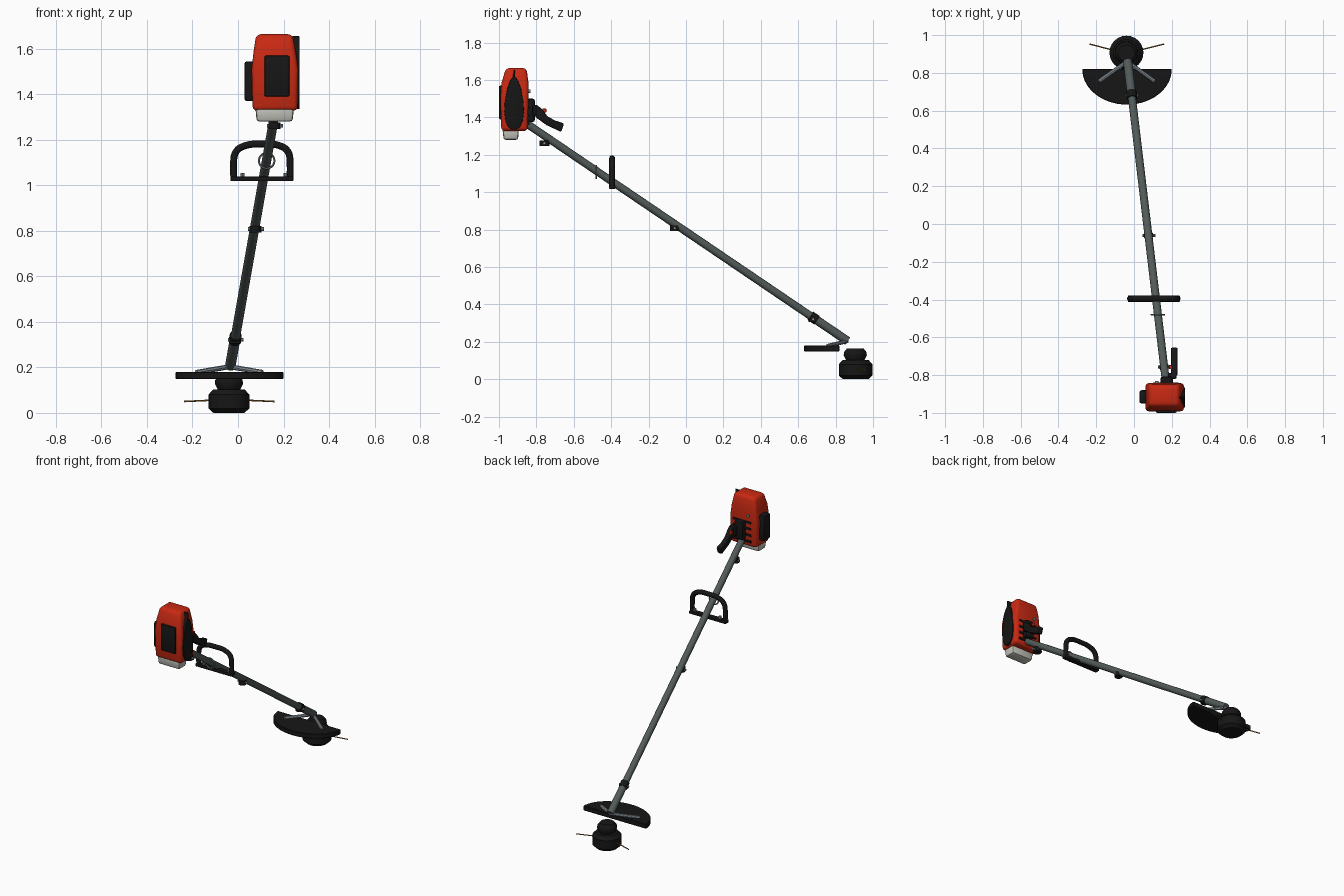
import bpy, bmesh, math
from mathutils import Vector

if "Cube" in bpy.data.objects:
    bpy.data.objects.remove(bpy.data.objects["Cube"])


def mat(name, r, g, b):
    m = bpy.data.materials.new(name)
    m.diffuse_color = (r, g, b, 1)
    m.use_nodes = True
    m.node_tree.nodes["Principled BSDF"].inputs["Base Color"].default_value = m.diffuse_color
    return m


RED = mat("red_plastic", 0.58, 0.022, 0.006)
BLACK = mat("black_plastic", 0.008, 0.008, 0.008)
STEEL = mat("dark_grey_tube", 0.085, 0.105, 0.10)
METAL = mat("light_metal", 0.24, 0.28, 0.31)
TANK = mat("white_tank", 0.56, 0.56, 0.51)
LINE = mat("amber_line", 0.32, 0.14, 0.025)


def finish(ob, m, bevel=0, segs=2):
    ob.data.materials.clear()
    ob.data.materials.append(m)
    bpy.ops.object.select_all(action='DESELECT')
    ob.select_set(True)
    bpy.context.view_layer.objects.active = ob
    if bevel:
        b = ob.modifiers.new("bevel", 'BEVEL')
        b.width, b.segments = bevel, segs
        b.limit_method = 'ANGLE'
        b.angle_limit = math.radians(35)
        bpy.ops.object.modifier_apply(modifier="bevel")
    bpy.ops.object.shade_smooth_by_angle(angle=math.radians(38))
    return ob


def from_bm(name, bm, m, bevel=0, segs=2):
    bmesh.ops.recalc_face_normals(bm, faces=bm.faces)
    me = bpy.data.meshes.new(name)
    bm.to_mesh(me)
    bm.free()
    ob = bpy.data.objects.new(name, me)
    bpy.context.collection.objects.link(ob)
    return finish(ob, m, bevel, segs)


def loft(name, rings, m, bevel=0, segs=2):
    """Skin a stack of equal-length point rings and cap both ends."""
    bm = bmesh.new()
    vs = [[bm.verts.new(p) for p in r] for r in rings]
    n = len(vs[0])
    for a, b in zip(vs, vs[1:]):
        for i in range(n):
            bm.faces.new((a[i], a[(i + 1) % n], b[(i + 1) % n], b[i]))
    bm.faces.new(vs[0][::-1])
    bm.faces.new(vs[-1])
    return from_bm(name, bm, m, bevel, segs)


def rect(x0, x1, y0, y1, z):
    return [(x0, y0, z), (x1, y0, z), (x1, y1, z), (x0, y1, z)]


def box(name, x0, x1, y0, y1, z0, z1, m, bevel=0.0, segs=2):
    return loft(name, [rect(x0, x1, y0, y1, z) for z in (z0, z1)], m, bevel, segs)


def side_plate(name, pts, x0, x1, m, bevel=0, segs=2):
    return loft(name, [[(x, y, z) for y, z in pts] for x in (x0, x1)], m, bevel, segs)


def lathe(name, cx, cy, prof, m, n=24):
    return loft(name, [[(cx + r * math.cos(2 * math.pi * i / n),
                         cy + r * math.sin(2 * math.pi * i / n), z) for i in range(n)]
                       for r, z in prof], m)


def rod(name, a, b, r, m, n=16):
    a, b = Vector(a), Vector(b)
    bpy.ops.mesh.primitive_cylinder_add(vertices=n, radius=r, depth=(b - a).length,
                                        location=(a + b) / 2,
                                        rotation=(b - a).to_track_quat('Z', 'Y').to_euler())
    ob = bpy.context.object
    ob.name = name
    return finish(ob, m)


def tube(name, pts, r, m):
    cu = bpy.data.curves.new(name, 'CURVE')
    cu.dimensions = '3D'
    cu.bevel_depth, cu.bevel_resolution, cu.resolution_u = r, 3, 5
    cu.use_fill_caps = True
    sp = cu.splines.new('BEZIER')
    sp.bezier_points.add(len(pts) - 1)
    for bp, p in zip(sp.bezier_points, pts):
        bp.co = p
        bp.handle_left_type = bp.handle_right_type = 'AUTO'
    ob = bpy.data.objects.new(name, cu)
    bpy.context.collection.objects.link(ob)
    bpy.ops.object.select_all(action='DESELECT')
    ob.select_set(True)
    bpy.context.view_layer.objects.active = ob
    bpy.ops.object.convert(target='MESH')
    return finish(bpy.context.object, m)


# --- drive shaft
LOW, HIGH = Vector((-0.034, 0.863, 0.205)), Vector((0.172, -0.86, 1.372))


def on_shaft(y):
    return LOW.lerp(HIGH, (y - LOW.y) / (HIGH.y - LOW.y))


rod("shaft", LOW, HIGH, 0.021, STEEL)
rod("lower_sleeve", LOW, on_shaft(0.69), 0.0235, STEEL)

# --- clamps with cross bolts under the shaft
for i, (y, drop) in enumerate(((0.68, 0.008), (-0.06, 0.022), (-0.757, 0.04))):
    p = on_shaft(y)
    z = p.z - drop
    lathe(f"clamp_{i}", p.x, y, [(0.026, z - 0.015), (0.026, z + 0.014)], BLACK, 16)
    rod(f"clamp_bolt_{i}", (p.x - 0.032, y, z), (p.x + 0.037, y, z), 0.008, METAL, 8)
rod("lower_collar", on_shaft(0.70), on_shaft(0.665), 0.027, BLACK)

# --- cutting head
lathe("line_spool", -0.04, 0.907,
      [(0.068, 0), (0.09, 0.02), (0.09, 0.08), (0.07, 0.102)], BLACK)
lathe("gear_cap", -0.04, 0.905,
      [(0.048, 0.1), (0.062, 0.128), (0.06, 0.145), (0.044, 0.165)], BLACK)
for s, n in ((-1, "left"), (1, "right")):
    rod(f"cutting_line_{n}", (-0.04 + s * 0.07, 0.92, 0.056),
        (-0.038 + s * 0.198, 0.953, 0.05), 0.0035, LINE, 8)

# --- half round guard and its struts
arc = [(-0.037 - 0.237 * math.cos(math.pi * i / 28), 0.82 - 0.188 * math.sin(math.pi * i / 28))
       for i in range(29)]
loft("guard", [[(x, y, z) for x, y in arc] for z in (0.148, 0.18)], BLACK, 0.003, 1)
for s, n in ((-1, "left"), (1, "right")):
    rod(f"guard_strut_{n}", (-0.036, 0.86, 0.203), (-0.038 + s * 0.145, 0.757, 0.178),
        0.011, METAL, 8)

# --- loop handle
tube("loop_handle", [(x, -0.395, z) for x, z in (
    (-0.018, 1.03), (-0.02, 1.09), (-0.007, 1.15), (0.035, 1.175), (0.105, 1.181),
    (0.18, 1.175), (0.218, 1.15), (0.229, 1.09), (0.228, 1.03))], 0.016, BLACK)
box("handle_base", -0.033, 0.243, -0.413, -0.378, 1.018, 1.038, BLACK, 0.004)
for i, x in enumerate((0.02, 0.21)):
    rod(f"handle_bolt_{i}", (x, -0.395, 1.03), (x, -0.395, 1.055), 0.009, METAL, 8)

# --- hanging ring
bpy.ops.mesh.primitive_torus_add(major_radius=0.034, minor_radius=0.0045, major_segments=24,
                                 minor_segments=8, location=(0.126, -0.48, 1.108),
                                 rotation=(math.pi / 2, 0, 0))
bpy.context.object.name = "hanging_ring"
finish(bpy.context.object, METAL)

# --- engine housing
loft("engine_housing", [rect(0.064, 0.262, -0.988, -0.846, 1.327),
                        rect(0.06, 0.265, -0.992, -0.842, 1.51),
                        rect(0.068, 0.254, -0.986, -0.842, 1.585),
                        rect(0.08, 0.24, -0.963, -0.853, 1.664)], RED, 0.02, 3)
loft("fuel_tank", [rect(0.082, 0.24, -0.975, -0.898, 1.28),
                   rect(0.076, 0.246, -0.982, -0.893, 1.345)], TANK, 0.012)
box("front_panel", 0.116, 0.226, -1.0, -0.98, 1.39, 1.57, BLACK, 0.007)
box("air_filter", 0.028, 0.075, -0.95, -0.88, 1.37, 1.545, BLACK, 0.012)

# --- teardrop side cover
half = [(0.004, 1.655), (0.005, 1.618), (0.022, 1.595), (0.038, 1.55), (0.05, 1.48),
        (0.053, 1.43), (0.046, 1.38), (0.032, 1.35), (0.014, 1.335)]
side_plate("side_cover", [(-0.919 + w, z) for w, z in half]
           + [(-0.919 - w, z) for w, z in half[::-1]], 0.235, 0.271, BLACK, 0.004)

# --- cooling slots and plug on the back
for i in range(4):
    z = 1.365 + i * 0.043
    box(f"cooling_slot_{i}", 0.1, 0.235, -0.85, -0.838, z - 0.007, z + 0.007, BLACK)
rod("spark_plug", (0.12, -0.85, 1.54), (0.12, -0.832, 1.54), 0.009, METAL, 10)

# --- rear grip with trigger
box("grip_mount", 0.14, 0.206, -0.85, -0.808, 1.375, 1.5, BLACK, 0.012)
box("grip_bridge", 0.18, 0.225, -0.82, -0.79, 1.405, 1.465, BLACK, 0.006)
side_plate("rear_grip", [(-0.803, 1.47), (-0.773, 1.448), (-0.74, 1.405), (-0.70, 1.383),
                         (-0.652, 1.368), (-0.667, 1.322), (-0.745, 1.358), (-0.803, 1.4)],
           0.195, 0.231, BLACK, 0.008)
box("trigger", 0.184, 0.202, -0.768, -0.747, 1.425, 1.447, RED, 0.003)
